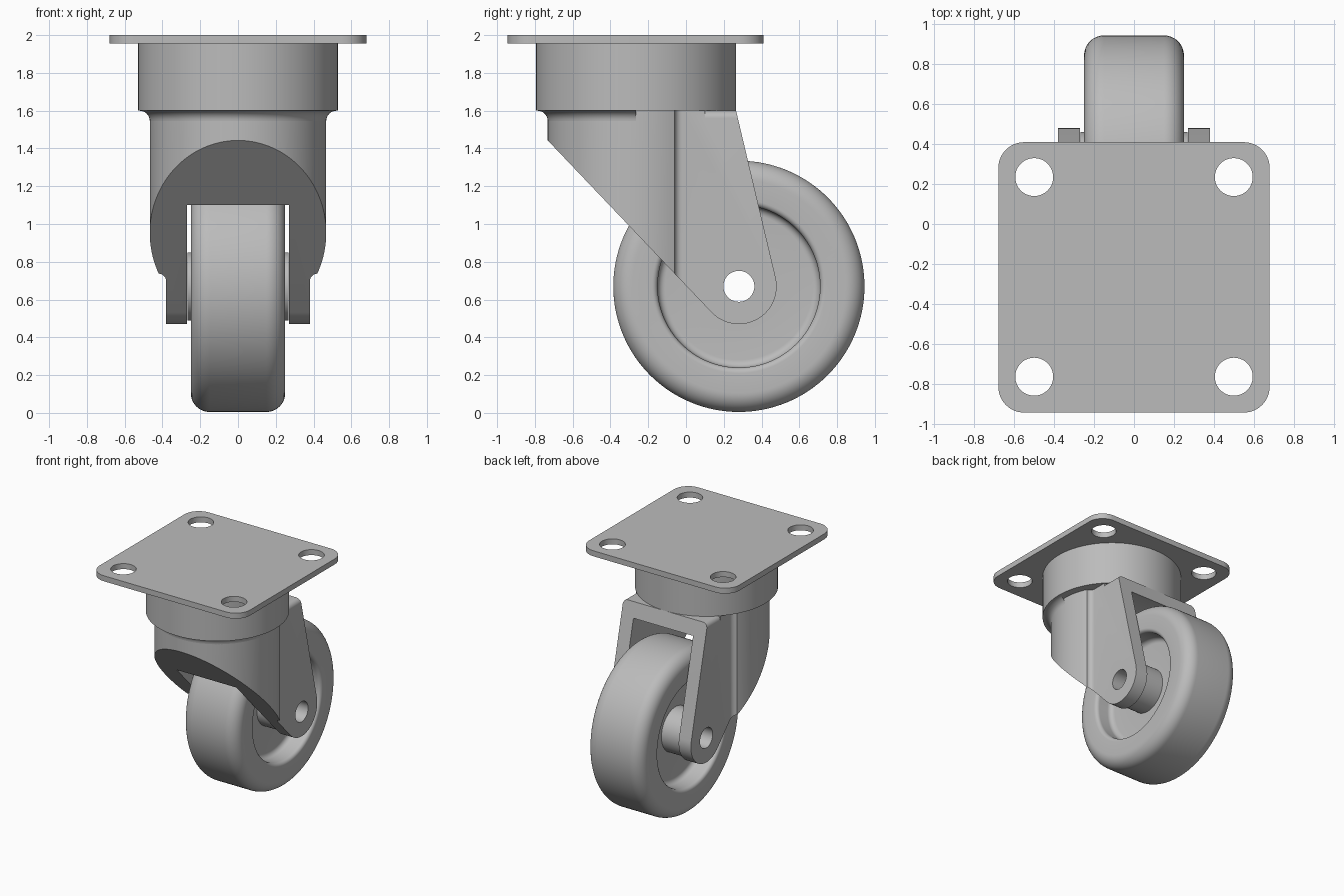
import bpy, bmesh
from math import sin, cos, pi, radians, sqrt, asin
from mathutils import Vector, Matrix

cube = bpy.data.objects.get("Cube")
if cube:
    bpy.data.objects.remove(cube, do_unlink=True)

grey = bpy.data.materials.new("steel grey")
grey.use_nodes = True
grey.diffuse_color = (0.5, 0.5, 0.5, 1)
grey.node_tree.nodes["Principled BSDF"].inputs["Base Color"].default_value = (0.5, 0.5, 0.5, 1)

WHEEL_Y, WHEEL_Z = 0.28, 0.67
SWIVEL_Y = -0.265


def finish(name, bm):
    bmesh.ops.remove_doubles(bm, verts=bm.verts, dist=1e-5)
    bmesh.ops.recalc_face_normals(bm, faces=bm.faces)
    mesh = bpy.data.meshes.new(name)
    bm.to_mesh(mesh)
    bm.free()
    mesh.materials.append(grey)
    ob = bpy.data.objects.new(name, mesh)
    bpy.context.scene.collection.objects.link(ob)
    return ob


def arc(cx, cy, r, a0, a1, n=12):
    """Points on an arc, angles in degrees."""
    return [(cx + r * cos(radians(a0 + (a1 - a0) * i / n)),
             cy + r * sin(radians(a0 + (a1 - a0) * i / n))) for i in range(n + 1)]


def prism(name, pts, lo, hi, axis):
    """Extrude a flat outline along one axis."""
    place = {"x": lambda p: (lo, p[0], p[1]),
             "y": lambda p: (p[0], lo, p[1]),
             "z": lambda p: (p[0], p[1], lo)}[axis]
    step = Vector([(hi - lo) * (axis == a) for a in "xyz"])
    bm = bmesh.new()
    face = bm.faces.new([bm.verts.new(place(p)) for p in pts])
    out = bmesh.ops.extrude_face_region(bm, geom=[face])
    bmesh.ops.translate(bm, vec=step,
                        verts=[v for v in out["geom"] if isinstance(v, bmesh.types.BMVert)])
    return finish(name, bm)


def rod(name, cx, cy, r, lo, hi, axis, n=64):
    return prism(name, arc(cx, cy, r, 0, 360, n)[:-1], lo, hi, axis)


def boolean(ob, cutter, operation="DIFFERENCE"):
    mod = ob.modifiers.new("cut", "BOOLEAN")
    mod.operation, mod.solver, mod.object = operation, "EXACT", cutter
    cutter.hide_render = True
    bpy.context.view_layer.objects.active = ob
    bpy.ops.object.modifier_apply(modifier=mod.name)
    bpy.data.objects.remove(cutter, do_unlink=True)


def lathe(name, pts, center, axis, start=0, sweep=360, steps=96):
    """Spin a closed (along, radius) outline about the x or z axis."""
    bm = bmesh.new()
    c = Vector(center)
    radial = Matrix.Rotation(radians(start), 3, axis) @ Vector((0, 1, 0))
    along = Vector((1, 0, 0)) if axis == "X" else Vector((0, 0, 1))
    vs = [bm.verts.new(c + along * h + radial * r) for h, r in pts]
    geom = vs + [bm.edges.new((vs[i - 1], vs[i])) for i in range(len(vs))]
    bmesh.ops.spin(bm, geom=geom, cent=c, axis=along, angle=radians(sweep), steps=steps)
    return finish(name, bm)


# Mounting plate with rounded corners and four bolt holes
W, Y0, Y1, R = 0.68, -0.945, 0.41, 0.13
outline = (arc(W - R, Y1 - R, R, 0, 90) + arc(R - W, Y1 - R, R, 90, 180)
           + arc(R - W, Y0 + R, R, 180, 270) + arc(W - R, Y0 + R, R, 270, 360))
plate = prism("mounting_plate", outline, 1.955, 2.0, "z")
for x in (-0.5, 0.5):
    for y in (0.235, -0.765):
        boolean(plate, rod("hole_cutter", x, y, 0.095, 1.9, 2.1, "z", 48))

# Swivel housing
housing = rod("swivel_housing", 0, SWIVEL_Y, 0.53, 1.6, 1.956, "z", 96)

# Fork: round front and straight legs in plan
BODY_R, LEG_X, STEP_Y = 0.467, 0.38, -0.06
end = asin((STEP_Y - SWIVEL_Y) / BODY_R) * 180 / pi
step_x = BODY_R * cos(radians(end))
fr = step_x - LEG_X
right = arc(0, SWIVEL_Y, BODY_R, -90, end, 40)
right += arc(step_x, STEP_Y + fr, fr, 270, 180, 6)[1:] + [(LEG_X, 0.6)]
left = [(-x, y) for x, y in reversed(right[1:])]
fork = prism("fork", right + left, 0.3, 1.6, "z")

# Trim the fork to its side outline
side = [(-0.9, 1.7), (-0.9, 1.619)]
side += arc(WHEEL_Y, WHEEL_Z, 0.2, -136.4, 13.3, 32) + [(0.265, 1.6), (0.242, 1.7)]
boolean(fork, prism("side_trim", side, -0.7, 0.7, "x"), "INTERSECT")

# Wheel clearance and axle bore
boolean(fork, rod("wheel_clearance", WHEEL_Y, WHEEL_Z, 0.81, -0.27, 0.27, "x", 128))
boolean(fork, rod("axle_bore", WHEEL_Y, WHEEL_Z, 0.082, -0.6, 0.6, "x", 48))

# Rounded top shoulders behind the housing
for s in (-1, 1):
    shoulder = arc(LEG_X - 0.04, 1.56, 0.04, 90, 0, 8) + [(0.42, 1.56), (0.42, 1.65), (0.34, 1.65)]
    boolean(fork, prism("shoulder_cutter", [(s * x, z) for x, z in shoulder], 0.1, 0.5, "y"))

# Fillet between fork and housing, around the front only
fillet = [(1.6, 0.44), (1.545, 0.44)] + [
    (z, r) for r, z in arc(BODY_R + 0.055, 1.545, 0.055, 180, 90, 8)]
lathe("housing_fillet", fillet, (0, SWIVEL_Y, 0), "Z", start=90 - 90 + 90 - end + end + (end - 90) + 90 - end,
      sweep=180, steps=64)

# Wheel: tyre, recessed web and hub in one profile
half = [(0.268, 0.082), (0.268, 0.18), (0.1, 0.18)]
half += arc(0.14, 0.39, 0.04, 180, 90, 6)
half += arc(0.22, 0.46, 0.03, 270, 360, 6)
half += arc(0.15, 0.565, 0.1, 0, 90, 12)
profile = half + [(-x, r) for x, r in reversed(half)]
lathe("wheel", profile, (0, WHEEL_Y, WHEEL_Z), "X", steps=128)

# Smooth curves, sharp edges
for ob in bpy.context.scene.objects:
    if ob.type == "MESH":
        bpy.ops.object.select_all(action="DESELECT")
        ob.select_set(True)
        bpy.context.view_layer.objects.active = ob
        bpy.ops.object.shade_smooth_by_angle(angle=radians(30))
